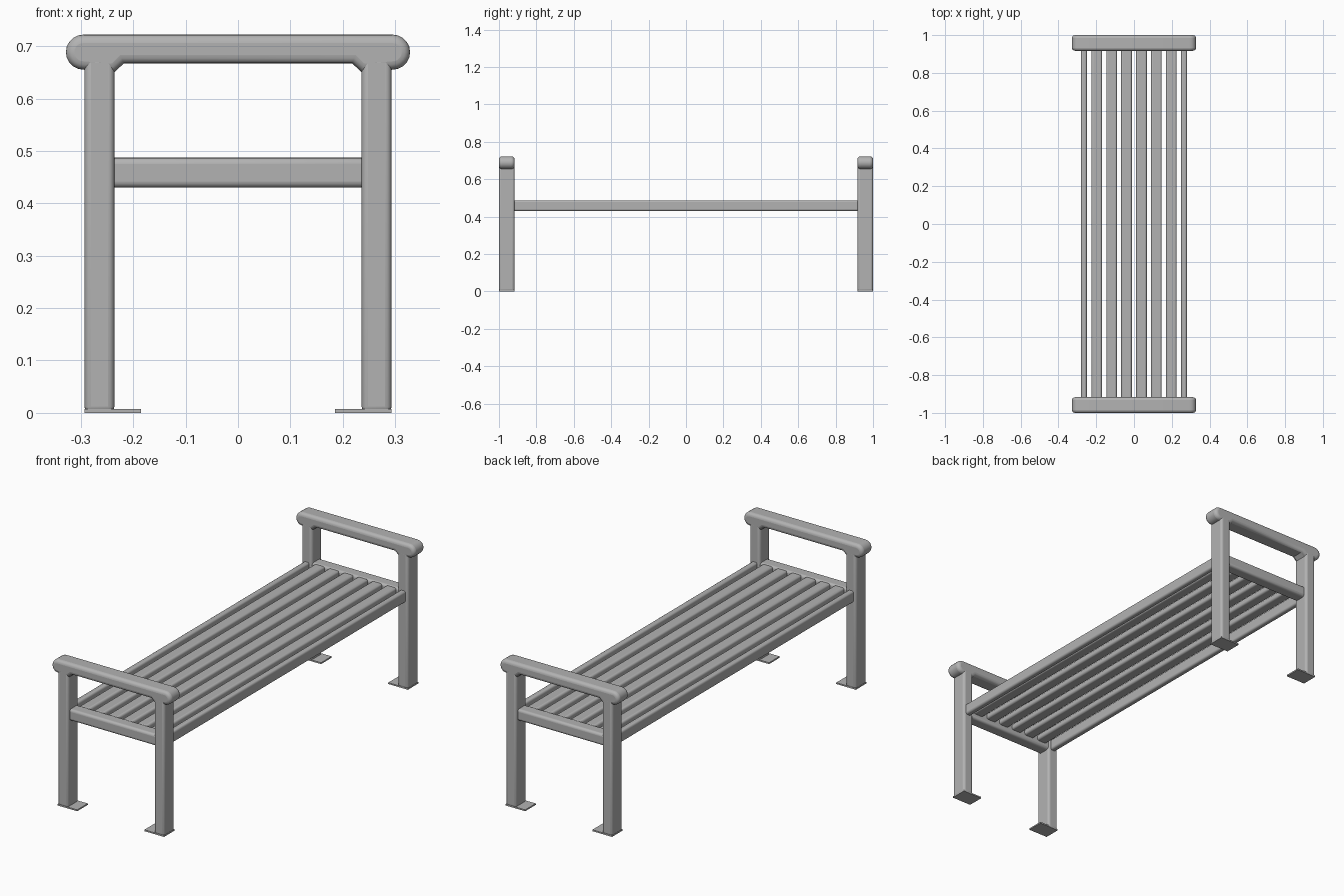
import bpy, bmesh
from math import pi, sin, cos, radians

if "Cube" in bpy.data.objects:
    bpy.data.objects.remove(bpy.data.objects["Cube"], do_unlink=True)

grey = bpy.data.materials.new("painted grey metal")
grey.use_nodes = True
colour = (0.45, 0.45, 0.45, 1)
grey.diffuse_color = colour
grey.node_tree.nodes["Principled BSDF"].inputs["Base Color"].default_value = colour


def finish(name, bm, radius):
    """Turn a bmesh into a softly rounded, smooth shaded part."""
    bmesh.ops.recalc_face_normals(bm, faces=bm.faces)
    mesh = bpy.data.meshes.new(name)
    bm.to_mesh(mesh)
    bm.free()
    obj = bpy.data.objects.new(name, mesh)
    bpy.context.collection.objects.link(obj)
    mesh.materials.append(grey)
    if radius:
        bevel = obj.modifiers.new("rounded edges", "BEVEL")
        bevel.width = radius
        bevel.segments = 4
        bevel.limit_method = "ANGLE"
        bevel.angle_limit = radians(50)
        bevel.use_clamp_overlap = False
    bpy.ops.object.select_all(action="DESELECT")
    obj.select_set(True)
    bpy.context.view_layer.objects.active = obj
    bpy.ops.object.shade_smooth_by_angle(angle=radians(40))
    return obj


def box(name, x, y, z, radius=0):
    """Box between (min, max) pairs along each axis."""
    bm = bmesh.new()
    bmesh.ops.create_cube(bm, size=1)
    for v in bm.verts:
        for i, (a, b) in enumerate((x, y, z)):
            v.co[i] = (a + b) / 2 + v.co[i] * (b - a)
    return finish(name, bm, radius)


def span(side, a, b):
    return tuple(sorted((side * a, side * b)))


def armrest(name, y):
    """Bar with rounded ends and small gussets inside the legs."""
    r = 0.0335
    half = [(0.295 + r * cos(t), 0.6885 + r * sin(t))
            for t in (pi / 2 - pi * i / 10 for i in range(11))]
    half += [(0.236, 0.65), (0.218, 0.667)]
    outline = half + [(-px, pz) for px, pz in reversed(half)]
    bm = bmesh.new()
    face = bm.faces.new([bm.verts.new((px, y[0], pz)) for px, pz in outline])
    moved = bmesh.ops.extrude_face_region(bm, geom=[face])["geom"]
    verts = [g for g in moved if isinstance(g, bmesh.types.BMVert)]
    bmesh.ops.translate(bm, verts=verts, vec=(0, y[1] - y[0], 0))
    return finish(name, bm, 0.016)


# End frames: armrest, crossbar, two legs and their floor plates
for end, side in (("front", -1), ("back", 1)):
    depth = span(side, 0.917, 1.0)
    armrest(end + "_armrest", depth)
    box(end + "_crossbar", (-0.25, 0.25), span(side, 0.922, 0.985),
        (0.43, 0.487), 0.012)
    for hand, s in (("left", 1), ("right", -1)):
        box(f"{end}_{hand}_leg", span(s, 0.236, 0.293), depth, (0, 0.68), 0.012)
        box(f"{end}_{hand}_foot_plate", span(s, 0.185, 0.293), depth, (0, 0.007))

# Seat: deep rails at both edges and six shallower slats between them
length = (-0.93, 0.93)
for hand, s in (("left", 1), ("right", -1)):
    box(hand + "_seat_rail", span(s, 0.25, 0.28), length, (0.43, 0.487), 0.01)
for i in range(6):
    x = (i - 2.5) * 0.079
    box(f"seat_slat_{i + 1}", (x - 0.028, x + 0.028), length, (0.455, 0.486), 0.01)
